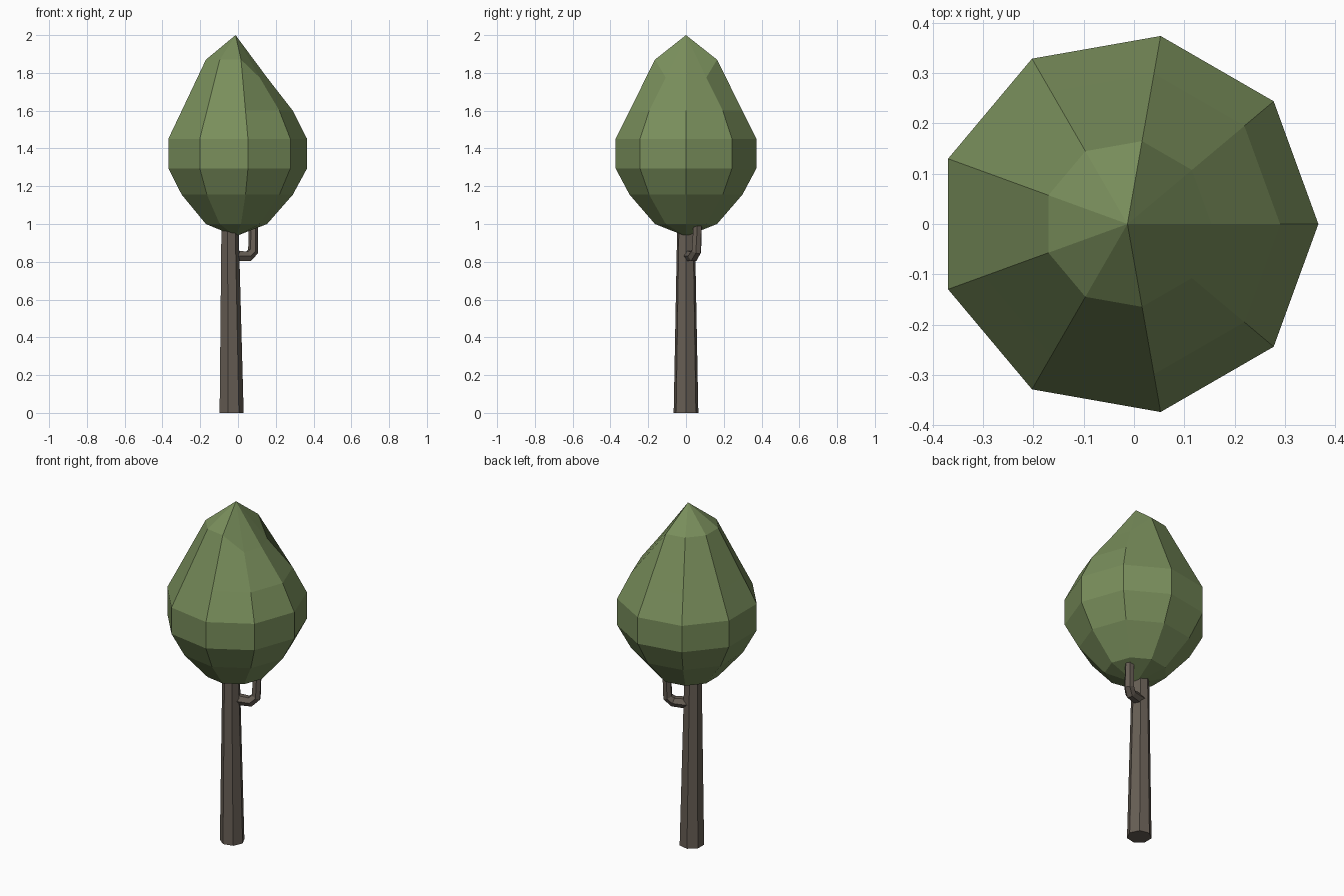
import bpy, bmesh, math
from mathutils import Vector

cube = bpy.data.objects.get("Cube")
if cube:
    bpy.data.objects.remove(cube, do_unlink=True)


def material(name, rgb):
    mat = bpy.data.materials.new(name)
    mat.use_nodes = True
    mat.diffuse_color = (*rgb, 1)
    mat.node_tree.nodes["Principled BSDF"].inputs["Base Color"].default_value = (*rgb, 1)
    return mat


leaf_green = material("leaf green", (0.19, 0.27, 0.105))
bark_brown = material("bark brown", (0.135, 0.112, 0.09))


def ring(bm, sides, centre, radius):
    step = math.tau / sides
    return [bm.verts.new((centre[0] + radius * math.cos(i * step),
                          radius * math.sin(i * step), centre[1])) for i in range(sides)]


def bridge(bm, low, high):
    n = len(low)
    for i in range(n):
        j = (i + 1) % n
        bm.faces.new((low[i], low[j], high[j], high[i]))


def finish(bm, name, mat):
    bmesh.ops.recalc_face_normals(bm, faces=bm.faces)
    mesh = bpy.data.meshes.new(name)
    bm.to_mesh(mesh)
    bm.free()
    mesh.materials.append(mat)
    obj = bpy.data.objects.new(name, mesh)
    bpy.context.collection.objects.link(obj)
    return obj


# Crown: nine-sided teardrop of stacked rings, closed by a point at each end
AXIS = -0.013
SIDES = 9
profile = [(0.167, 1.0), (0.303, 1.155), (0.379, 1.295),
           (0.379, 1.45), (0.303, 1.6), (0.167, 1.87)]
bm = bmesh.new()
rings = [ring(bm, SIDES, (AXIS, z), r) for r, z in profile]
for low, high in zip(rings, rings[1:]):
    bridge(bm, low, high)
# Flattened shoulder on the +x side of the top ring
for i in (-1, 0, 1):
    rings[-1][i].co.z = 1.775
for tip_z, edge in ((0.935, rings[0]), (2.0, rings[-1])):
    tip = bm.verts.new((AXIS, 0, tip_z))
    for i in range(SIDES):
        bm.faces.new((edge[i], edge[(i + 1) % SIDES], tip))
finish(bm, "crown", leaf_green)

# Trunk: tapered seven-sided post, leaning slightly
bm = bmesh.new()
base = ring(bm, 7, (-0.037, 0), 0.067)
top = ring(bm, 7, (-0.045, 1.03), 0.047)
bridge(bm, base, top)
bm.faces.new(base)
bm.faces.new(top)
finish(bm, "trunk", bark_brown)

# Branch: bent six-sided tube from the trunk up into the crown
path = [((-0.04, 0.01, 0.832), 0.034), ((0.055, 0.038, 0.829), 0.03),
        ((0.08, 0.055, 0.855), 0.028), ((0.083, 0.064, 1.04), 0.024)]
curve = bpy.data.curves.new("branch", "CURVE")
curve.dimensions = "3D"
curve.bevel_depth = 1.0
curve.bevel_resolution = 1
curve.use_fill_caps = True
spline = curve.splines.new("POLY")
spline.points.add(len(path) - 1)
for point, (co, radius) in zip(spline.points, path):
    point.co = (*co, 1)
    point.radius = radius
spline.use_smooth = False
curve.materials.append(bark_brown)
branch = bpy.data.objects.new("branch", curve)
bpy.context.collection.objects.link(branch)
bpy.ops.object.select_all(action="DESELECT")
branch.select_set(True)
bpy.context.view_layer.objects.active = branch
bpy.ops.object.convert(target="MESH")
